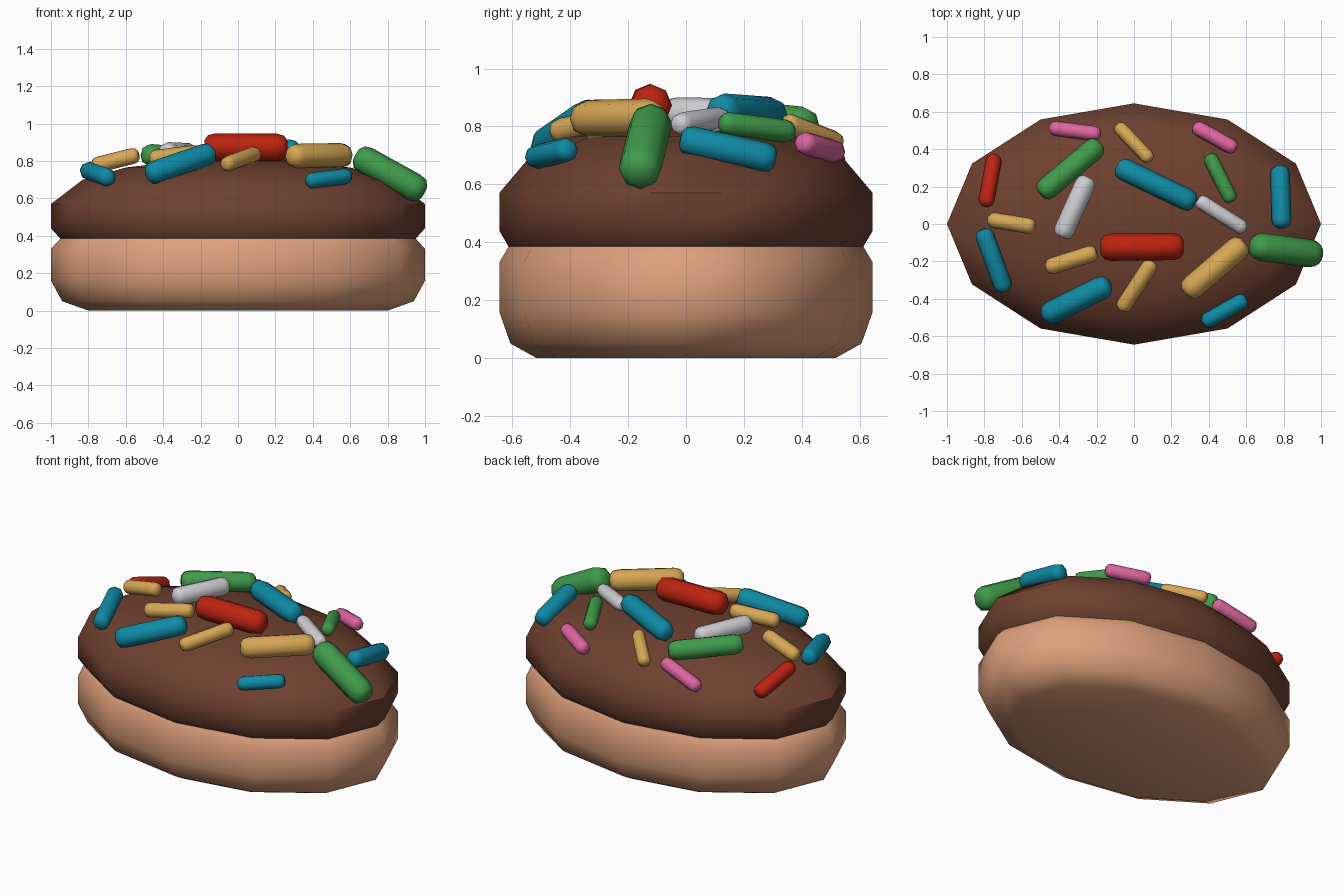
import bpy, math
from mathutils import Vector

if "Cube" in bpy.data.objects:
    bpy.data.objects.remove(bpy.data.objects["Cube"])

ASPECT = 0.645  # depth / width of the oval


def material(name, rgb):
    m = bpy.data.materials.new(name)
    m.diffuse_color = (*rgb, 1)
    m.use_nodes = True
    m.node_tree.nodes["Principled BSDF"].inputs["Base Color"].default_value = m.diffuse_color
    return m


MATS = {n: material(n, c) for n, c in {
    "dough tan": (0.73, 0.35, 0.20), "chocolate brown": (0.155, 0.052, 0.029),
    "red": (0.51, 0.017, 0.005), "teal": (0.005, 0.26, 0.38),
    "green": (0.05, 0.33, 0.07), "gold": (0.68, 0.39, 0.09),
    "pink": (0.73, 0.13, 0.35), "white": (0.62, 0.62, 0.65)}.items()}


def lathe(name, profile, sides, mat, aspect=1.0, cap_start=True, cap_end=True):
    """Stack rings of (radius, z); radius 0 closes to a single point."""
    verts, rings, faces = [], [], []
    for r, z in profile:
        n = 1 if r == 0 else sides
        rings.append([len(verts) + i for i in range(n)])
        for i in range(n):
            a = 2 * math.pi * i / sides
            verts.append((r * math.cos(a), r * aspect * math.sin(a), z))
    for a, b in zip(rings, rings[1:]):
        for i in range(sides):
            j = (i + 1) % sides
            if len(b) == 1:
                faces.append((a[i], a[j], b[0]))
            else:
                faces.append((a[i], a[j], b[j], b[i]))
    if cap_start:
        faces.append(rings[0][::-1])
    if cap_end and len(rings[-1]) > 1:
        faces.append(rings[-1])
    me = bpy.data.meshes.new(name)
    me.from_pydata(verts, [], faces)
    me.materials.append(MATS[mat])
    ob = bpy.data.objects.new(name, me)
    bpy.context.collection.objects.link(ob)
    bpy.ops.object.select_all(action='DESELECT')
    ob.select_set(True)
    bpy.context.view_layer.objects.active = ob
    bpy.ops.object.shade_smooth_by_angle(angle=math.radians(50))
    return ob


# Dough base and chocolate icing
lathe("dough_base", [(0.80, 0), (0.94, 0.05), (1, 0.16), (1, 0.33), (0.95, 0.385)],
      12, "dough tan", ASPECT, cap_end=False)
DOME = [(1, 0.57), (0.83, 0.70), (0.60, 0.765), (0.30, 0.80), (0, 0.81)]
lathe("icing", [(0.95, 0.385), (1, 0.44)] + DOME,
      12, "chocolate brown", ASPECT, cap_start=False)


def icing_height(x, y):
    s = min(math.hypot(x, y / ASPECT), 1)
    for (r0, z0), (r1, z1) in zip(DOME, DOME[1:]):
        if s >= r1:
            return z1 + (z0 - z1) * (s - r1) / (r0 - r1)


def sprinkle(i, colour, x0, y0, x1, y1, width, dz=0.0):
    """Rounded rod lying on the icing between two tips seen from above."""
    r = width / 2
    d = (Vector((x1, y1)) - Vector((x0, y0))).normalized() * r * 0.7
    pts = [(x0 + d.x, y0 + d.y), (x1 - d.x, y1 - d.y)]
    a, b = [Vector((x, y, icing_height(x, y) + r + dz)) for x, y in pts]
    axis = b - a
    h = axis.length / 2 + r * 0.7
    half = [(r * 0.5, h), (r * 0.87, h - r * 0.28), (r, h - r * 0.8)]
    ob = lathe(f"sprinkle_{i:02d}", [(q, -z) for q, z in half] + half[::-1], 8, colour)
    ob.location = (a + b) / 2
    ob.rotation_euler = axis.to_track_quat('Z', 'Y').to_euler()


# Sprinkles: colour, tip, tip, width, height tweak
SPRINKLES = [
    ("red", -.745, .37, -.795, .095, .085),
    ("pink", -.45, .515, -.18, .48, .08),
    ("gold", -.09, .53, .09, .34, .075),
    ("pink", .32, .525, .545, .40, .08),
    ("green", -.50, .16, -.18, .43, .12),
    ("white", -.39, -.07, -.245, .25, .11),
    ("gold", -.78, .025, -.53, -.015, .085, .015),
    ("teal", -.09, .31, .325, .11, .12),
    ("green", .40, .37, .525, .12, .08),
    ("teal", .78, .31, .79, -.02, .105, -.015),
    ("white", .34, .13, .595, -.03, .08),
    ("red", -.18, -.125, .265, -.12, .145),
    ("green", .625, -.115, 1.0, -.165, .15, -.005),
    ("gold", .275, -.37, .59, -.10, .13),
    ("teal", -.81, -.03, -.69, -.36, .10, -.01),
    ("gold", -.47, -.235, -.20, -.15, .09),
    ("gold", -.07, -.46, .10, -.20, .085),
    ("teal", -.485, -.495, -.13, -.32, .125),
    ("teal", .37, -.53, .60, -.40, .085),
]
for i, s in enumerate(SPRINKLES, 1):
    sprinkle(i, *s)
